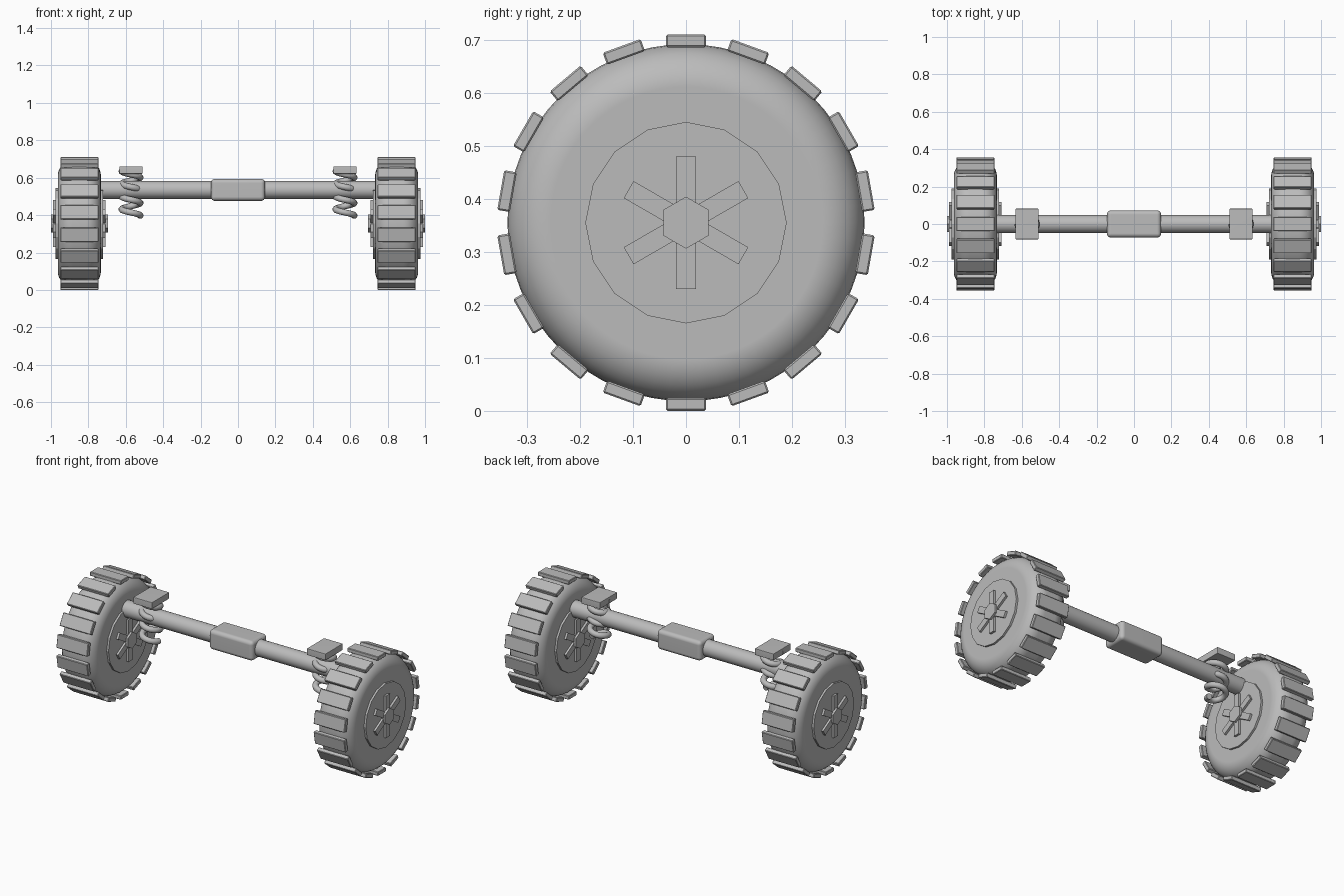
import bpy, bmesh, math
from mathutils import Matrix, Vector

if "Cube" in bpy.data.objects:
    bpy.data.objects.remove(bpy.data.objects["Cube"], do_unlink=True)

grey = bpy.data.materials.new("plain_grey")
grey.use_nodes = True
GREY = (0.5, 0.5, 0.5, 1)
grey.diffuse_color = GREY
grey.node_tree.nodes["Principled BSDF"].inputs["Base Color"].default_value = GREY

WHEEL_X, WHEEL_Z = 0.848, 0.355
AXLE_Z = 0.535
ALONG_X = Matrix.Rotation(math.pi / 2, 4, 'Y')


def finish(name, bm, location, smooth=True):
    """Turn a bmesh into a named, shaded object."""
    mesh = bpy.data.meshes.new(name)
    bmesh.ops.recalc_face_normals(bm, faces=bm.faces)
    bm.to_mesh(mesh)
    bm.free()
    mesh.materials.append(grey)
    obj = bpy.data.objects.new(name, mesh)
    obj.location = location
    bpy.context.collection.objects.link(obj)
    if smooth:
        bpy.ops.object.select_all(action='DESELECT')
        obj.select_set(True)
        bpy.context.view_layer.objects.active = obj
        bpy.ops.object.shade_smooth_by_angle(angle=math.radians(35))
        weighted = obj.modifiers.new("weighted_normals", 'WEIGHTED_NORMAL')
        weighted.keep_sharp = True
    return obj


def add_box(bm, size, matrix=Matrix(), bevel=0.0, segments=1):
    """Add a box, optionally with rounded edges, placed by a matrix."""
    part = bmesh.new()
    bmesh.ops.create_cube(part, size=1, matrix=Matrix.Diagonal((*size, 1)))
    if bevel:
        bmesh.ops.bevel(part, geom=part.edges[:], offset=bevel,
                        segments=segments, profile=0.5, affect='EDGES')
    part.transform(matrix)
    temp = bpy.data.meshes.new("temp")
    part.to_mesh(temp)
    part.free()
    bm.from_mesh(temp)
    bpy.data.meshes.remove(temp)


def drum(name, radius, length, sides, location, bevel=0.0, turn=0.0, smooth=True):
    """Cylinder lying along x, optionally with rounded rims."""
    bm = bmesh.new()
    bmesh.ops.create_cone(bm, cap_ends=True, segments=sides, radius1=radius,
                          radius2=radius, depth=length,
                          matrix=ALONG_X @ Matrix.Rotation(turn, 4, 'Z'))
    if bevel:
        rims = [e for e in bm.edges if e.calc_face_angle() > 1]
        bmesh.ops.bevel(bm, geom=rims, offset=bevel, segments=7,
                        profile=0.5, affect='EDGES')
    return finish(name, bm, location, smooth)


def ring_of_boxes(name, count, radius, size, location, bevel=0.0):
    """Boxes spaced evenly round the x axis, the first one at the top."""
    bm = bmesh.new()
    for i in range(count):
        spin = Matrix.Rotation(math.tau * i / count, 4, 'X')
        add_box(bm, size, spin @ Matrix.Translation((0, 0, radius)), bevel)
    return finish(name, bm, location, smooth=False)


def coil(name, location, radius, wire, height, turns):
    """Spring wire winding downwards from the given point."""
    curve = bpy.data.curves.new(name, 'CURVE')
    curve.dimensions = '3D'
    curve.bevel_depth = wire
    curve.bevel_resolution = 3
    curve.use_fill_caps = True
    steps = int(turns * 24)
    spline = curve.splines.new('POLY')
    spline.points.add(steps)
    for i, point in enumerate(spline.points):
        t = i / steps
        a = math.pi + math.tau * turns * t
        point.co = (radius * math.cos(a), radius * math.sin(a), -height * t, 1)
    curve.materials.append(grey)
    obj = bpy.data.objects.new(name, curve)
    obj.location = location
    bpy.context.collection.objects.link(obj)


# Axle and its central housing
drum("axle", 0.048, 1.48, 32, (0, 0, AXLE_Z))
bm = bmesh.new()
add_box(bm, (0.29, 0.145, 0.118), bevel=0.022, segments=4)
finish("axle_housing", bm, (0, 0, AXLE_Z))

for side, label in ((1, "left"), (-1, "right")):
    centre = Vector((side * WHEEL_X, 0, WHEEL_Z))

    # Wheel: rounded tyre, tread blocks, rim, spokes and hexagonal hub
    drum(label + "_tyre", 0.337, 0.23, 64, centre, bevel=0.08)
    ring_of_boxes(label + "_treads", 18, 0.343, (0.204, 0.076, 0.024),
                  centre, bevel=0.003)
    drum(label + "_rim", 0.19, 0.254, 16, centre, smooth=False)
    ring_of_boxes(label + "_spokes", 6, 0.075, (0.28, 0.037, 0.1), centre)
    drum(label + "_hub", 0.049, 0.304, 6, centre, turn=math.pi / 2, smooth=False)

    # Suspension: coil spring under a mounting plate
    spring_x = side * 0.572
    coil(label + "_spring", (spring_x, 0, 0.635), 0.05, 0.017, 0.238, 3.5)
    bm = bmesh.new()
    add_box(bm, (0.125, 0.165, 0.04), bevel=0.005, segments=2)
    finish(label + "_spring_plate", bm, (spring_x, 0, 0.641))
